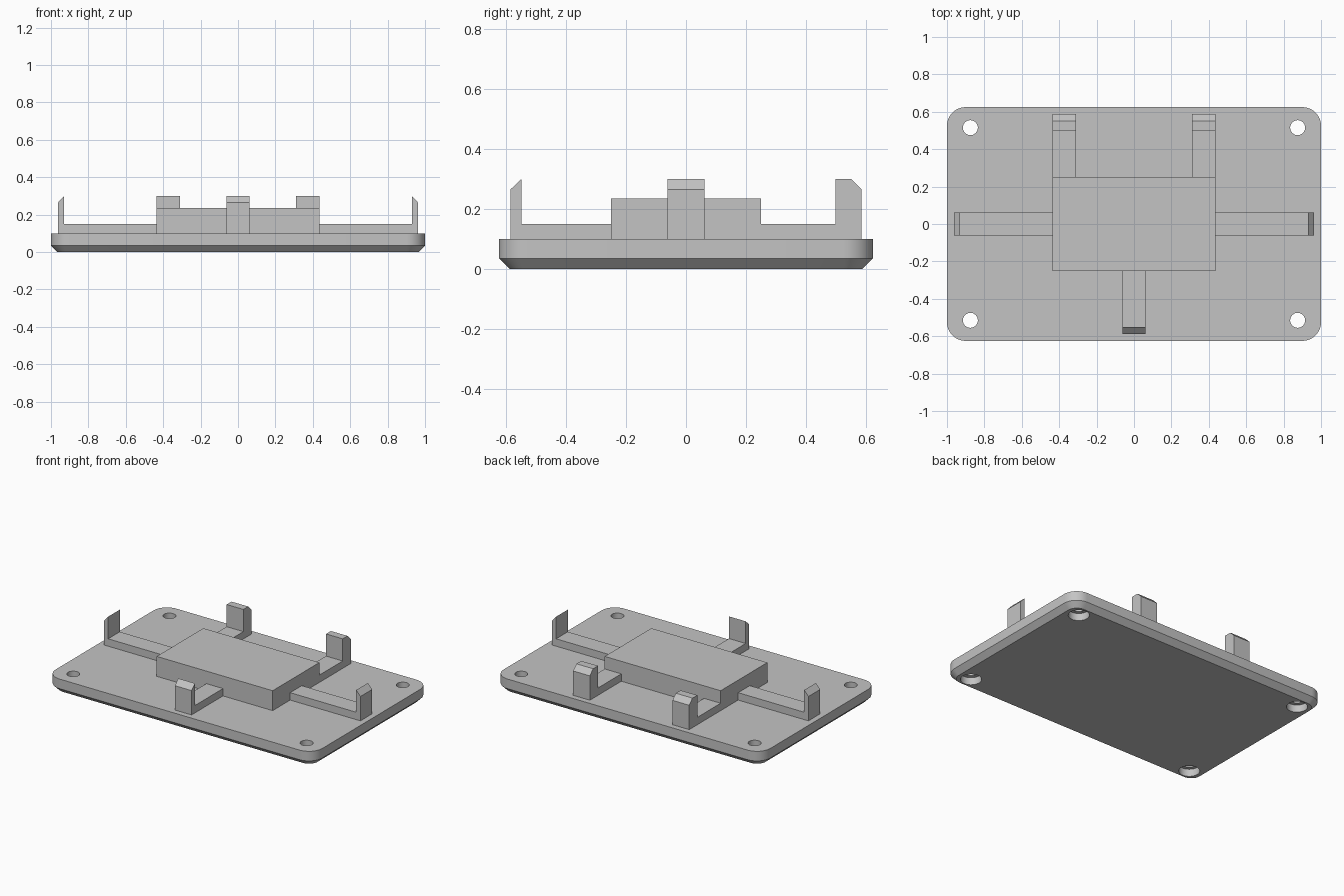
import bpy, bmesh, math
from mathutils import Matrix, Vector

cube = bpy.data.objects.get("Cube")
if cube:
    bpy.data.objects.remove(cube, do_unlink=True)

GREY = (0.55, 0.55, 0.55, 1)
mat = bpy.data.materials.new("plain grey")
mat.use_nodes = True
mat.diffuse_color = GREY
mat.node_tree.nodes["Principled BSDF"].inputs["Base Color"].default_value = GREY

PLATE_TOP, ARM_TOP, CLIP_TOP, CHAMFER = 0.10, 0.15, 0.30, 0.035


def add_object(name, bm):
    bmesh.ops.recalc_face_normals(bm, faces=bm.faces)
    mesh = bpy.data.meshes.new(name)
    bm.to_mesh(mesh)
    bm.free()
    mesh.materials.append(mat)
    obj = bpy.data.objects.new(name, mesh)
    bpy.context.collection.objects.link(obj)
    return obj


def rounded_ring(bm, hx, hy, radius, z, steps=10):
    """Outline of a rounded rectangle."""
    ring = []
    for q, (sx, sy) in enumerate([(1, 1), (-1, 1), (-1, -1), (1, -1)]):
        for i in range(steps + 1):
            a = math.pi / 2 * (q + i / steps)
            ring.append(bm.verts.new((sx * (hx - radius) + radius * math.cos(a),
                                      sy * (hy - radius) + radius * math.sin(a), z)))
    return ring


# Base plate with rounded corners and a chamfered underside
bm = bmesh.new()
rings = [rounded_ring(bm, 1 - CHAMFER, 0.625 - CHAMFER, 0.1 - CHAMFER, 0),
         rounded_ring(bm, 1, 0.625, 0.1, CHAMFER),
         rounded_ring(bm, 1, 0.625, 0.1, PLATE_TOP)]
bm.faces.new(rings[0])
bm.faces.new(rings[-1])
for low, high in zip(rings, rings[1:]):
    for i in range(len(low)):
        j = (i + 1) % len(low)
        bm.faces.new((low[i], low[j], high[j], high[i]))
plate = add_object("base_plate", bm)


# Screw holes and their counterbores from below
def drill(name, radius, z0, z1):
    bm = bmesh.new()
    for sx in (-1, 1):
        for sy in (-1, 1):
            bmesh.ops.create_cone(
                bm, cap_ends=True, segments=40, radius1=radius, radius2=radius, depth=z1 - z0,
                matrix=Matrix.Translation((sx * 0.875, sy * 0.515, (z0 + z1) / 2)))
    cutter = add_object(name, bm)
    cutter.hide_render = True
    mod = plate.modifiers.new(name, "BOOLEAN")
    mod.operation, mod.solver, mod.object = "DIFFERENCE", "EXACT", cutter
    bpy.ops.object.select_all(action="DESELECT")
    bpy.context.view_layer.objects.active = plate
    plate.select_set(True)
    bpy.ops.object.modifier_apply(modifier=name)
    bpy.data.objects.remove(cutter, do_unlink=True)


drill("counterbore", 0.065, -0.1, 0.05)
drill("screw_hole", 0.04, -0.1, 0.2)
bpy.ops.object.shade_smooth_by_angle(angle=math.radians(25))

# Raised centre block
bm = bmesh.new()
bmesh.ops.create_cube(bm, size=1, matrix=Matrix.Translation((0, 0, 0.1675))
                      @ Matrix.Diagonal((0.87, 0.5, 0.135, 1)))
add_object("centre_block", bm)


# L-shaped arm with an upright clip, drawn along its own outward direction
def clip_arm(name, angle, offset, start, inner, ridge, outer):
    profile = [(start, PLATE_TOP), (outer, PLATE_TOP), (outer, CLIP_TOP - CHAMFER),
               (ridge, CLIP_TOP), (inner, CLIP_TOP), (inner, ARM_TOP), (start, ARM_TOP)]
    if ridge == inner:
        profile.pop(4)
    bm = bmesh.new()
    face = bm.faces.new([bm.verts.new((r, -0.0625, z)) for r, z in profile])
    extruded = bmesh.ops.extrude_face_region(bm, geom=[face])["geom"]
    bmesh.ops.translate(bm, vec=(0, 0.125, 0),
                        verts=[v for v in extruded if isinstance(v, bmesh.types.BMVert)])
    bmesh.ops.rotate(bm, verts=bm.verts, cent=(0, 0, 0),
                     matrix=Matrix.Rotation(math.radians(angle), 3, "Z"))
    bmesh.ops.translate(bm, verts=bm.verts, vec=Vector((offset, 0, 0)))
    add_object(name, bm)


clip_arm("left_clip_arm", 0, 0, 0.435, 0.93, 0.93, 0.962)
clip_arm("right_clip_arm", 180, 0, 0.435, 0.93, 0.93, 0.962)
clip_arm("front_clip_arm", -90, 0, 0.25, 0.55, 0.55, 0.587)
clip_arm("back_left_clip_arm", 90, 0.3725, 0.25, 0.5, 0.552, 0.587)
clip_arm("back_right_clip_arm", 90, -0.3725, 0.25, 0.5, 0.552, 0.587)
